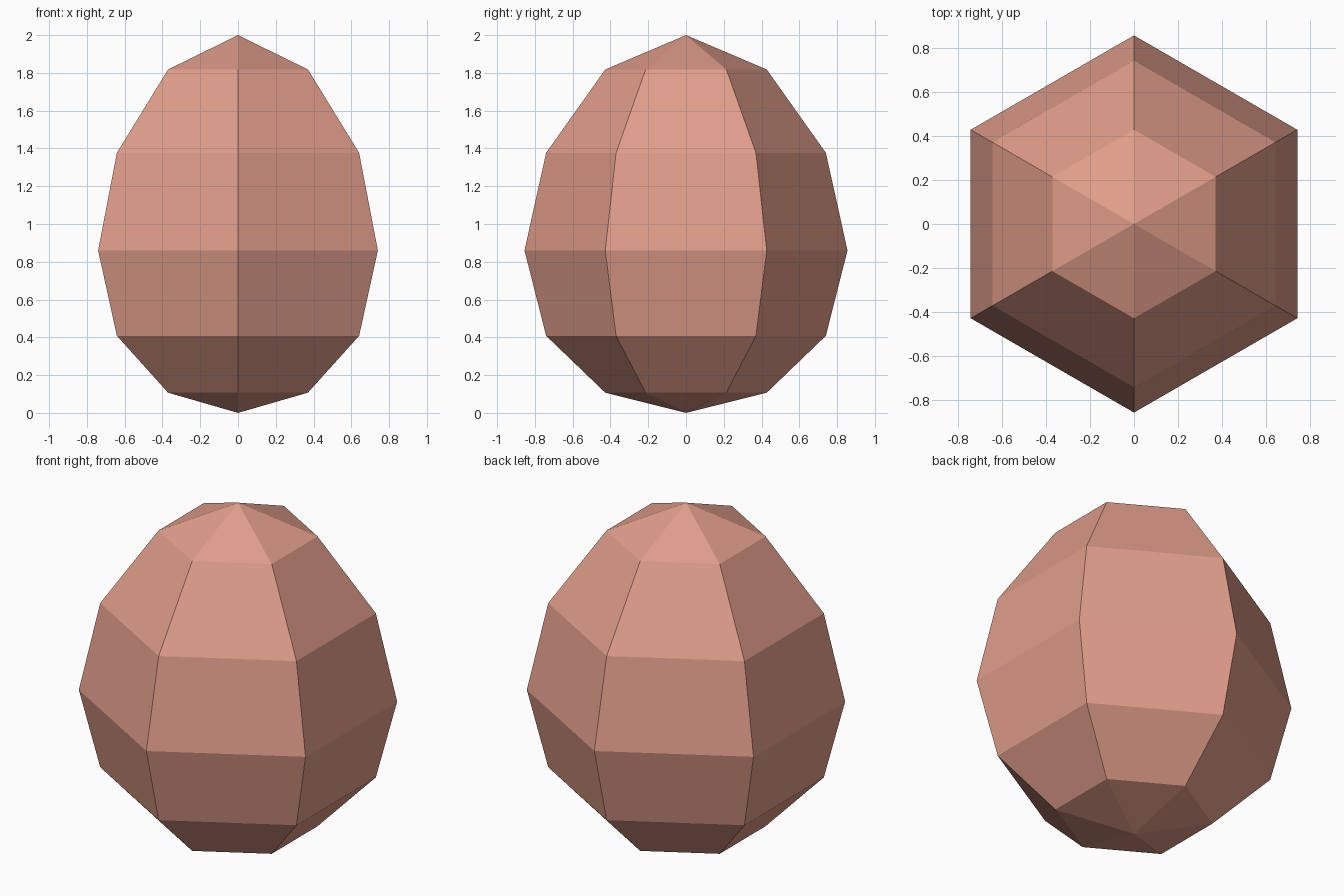
import bpy, bmesh, math

if "Cube" in bpy.data.objects:
    bpy.data.objects.remove(bpy.data.objects["Cube"])

# One shell colour
shell = bpy.data.materials.new("shell pink")
shell.diffuse_color = (0.75, 0.34, 0.257, 1.0)
shell.use_nodes = True
shell.node_tree.nodes["Principled BSDF"].inputs["Base Color"].default_value = shell.diffuse_color

# Height of each ring from bottom tip to top tip; radius follows a sine
heights = [0.0, 0.107, 0.408, 0.86, 1.377, 1.818, 2.0]
sides, max_radius = 6, 0.855

bm = bmesh.new()
rings = []
for k, z in enumerate(heights[1:-1], 1):
    r = max_radius * math.sin(math.pi * k / 6)
    angles = [math.pi / 2 + 2 * math.pi * i / sides for i in range(sides)]
    rings.append([bm.verts.new((r * math.cos(a), r * math.sin(a), z)) for a in angles])
bottom = bm.verts.new((0, 0, heights[0]))
top = bm.verts.new((0, 0, heights[-1]))

# Bands of quads, closed by a triangle fan at each tip
for i in range(sides):
    j = (i + 1) % sides
    for lower, upper in zip(rings, rings[1:]):
        bm.faces.new((lower[i], lower[j], upper[j], upper[i]))
    bm.faces.new((bottom, rings[0][j], rings[0][i]))
    bm.faces.new((rings[-1][i], rings[-1][j], top))
bmesh.ops.recalc_face_normals(bm, faces=bm.faces[:])

mesh = bpy.data.meshes.new("egg")
bm.to_mesh(mesh)
bm.free()
mesh.materials.append(shell)
bpy.context.collection.objects.link(bpy.data.objects.new("egg", mesh))
